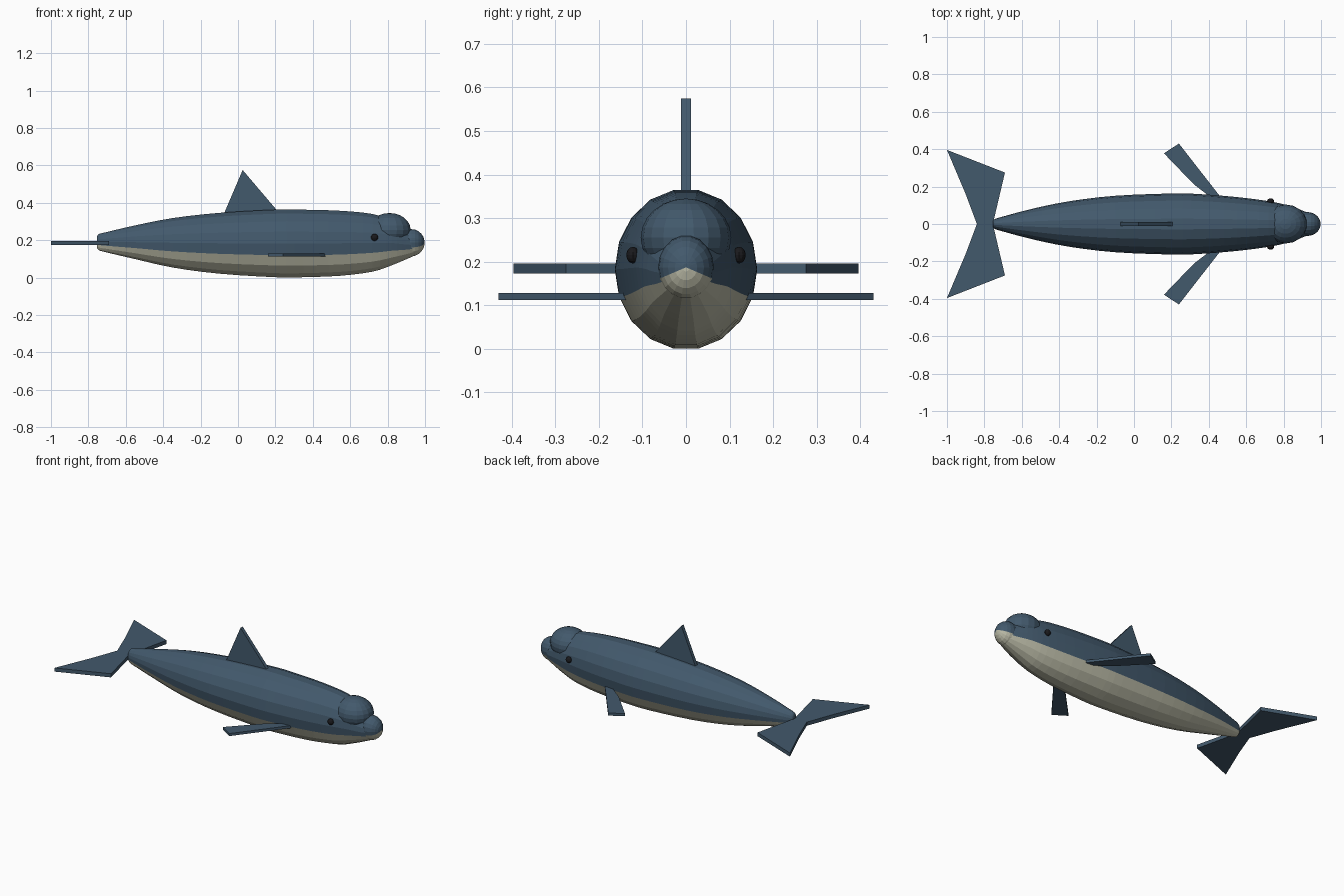
import bpy, bmesh, math

if "Cube" in bpy.data.objects:
    bpy.data.objects.remove(bpy.data.objects["Cube"])

SIDES = 18


def material(name, rgb):
    m = bpy.data.materials.new(name)
    m.diffuse_color = (*rgb, 1)
    m.use_nodes = True
    m.node_tree.nodes["Principled BSDF"].inputs["Base Color"].default_value = m.diffuse_color
    return m


SKIN = material("slate_skin", (0.055, 0.10, 0.15))
BELLY = material("pale_belly", (0.50, 0.50, 0.39))
BLACK = material("eye_black", (0.01, 0.01, 0.012))


def finish(name, bm, mats):
    bmesh.ops.recalc_face_normals(bm, faces=bm.faces[:])
    me = bpy.data.meshes.new(name)
    bm.to_mesh(me)
    bm.free()
    for m in mats:
        me.materials.append(m)
    ob = bpy.data.objects.new(name, me)
    bpy.context.collection.objects.link(ob)
    return ob


def spline(rows, steps):
    """Catmull-Rom resampling of station rows."""
    out = []
    for i in range(len(rows) - 1):
        a, b, c, d = (rows[min(max(i + k, 0), len(rows) - 1)] for k in (-1, 0, 1, 2))
        for s in range(steps):
            t = s / steps
            out.append([0.5 * (2 * q + (r - p) * t + (2 * p - 5 * q + 4 * r - u) * t * t
                               + (3 * q - p - 3 * r + u) * t ** 3)
                        for p, q, r, u in zip(a, b, c, d)])
    return out + [rows[-1]]


def loft(name, rows):
    """Stations (x, top z, bottom z, half width); lower seven sectors are pale."""
    bm = bmesh.new()
    rings = []
    for x, top, bot, w in rows:
        zc, h = (top + bot) / 2, (top - bot) / 2 / math.cos(math.pi / SIDES)
        rings.append([bm.verts.new((x, w * math.cos(2 * math.pi * k / SIDES),
                                    zc + h * math.sin(2 * math.pi * k / SIDES)))
                      for k in range(SIDES)])
    ends = [bm.verts.new((r[0], 0, (r[1] + r[2]) / 2)) for r in (rows[0], rows[-1])]
    for k in range(SIDES):
        n = (k + 1) % SIDES
        mat = 1 if 10 <= k <= 16 else 0
        for a, b in zip(rings, rings[1:]):
            bm.faces.new((a[k], a[n], b[n], b[k])).material_index = mat
        for e, r in zip(ends, (rings[0], rings[-1])):
            bm.faces.new((e, r[k], r[n])).material_index = mat
    return finish(name, bm, [SKIN, BELLY])


def ellipsoid(name, loc, radii, mat, u=18, v=12):
    bm = bmesh.new()
    bmesh.ops.create_uvsphere(bm, u_segments=u, v_segments=v, radius=1)
    bmesh.ops.scale(bm, vec=radii, verts=bm.verts[:])
    bmesh.ops.translate(bm, vec=loc, verts=bm.verts[:])
    return finish(name, bm, [mat])


def plate(name, pts, offset):
    """Flat outline extruded by offset."""
    bm = bmesh.new()
    f = bm.faces.new([bm.verts.new(p) for p in pts])
    new = bmesh.ops.extrude_face_region(bm, geom=[f], use_keep_orig=True)["geom"]
    bmesh.ops.translate(bm, vec=offset,
                        verts=[g for g in new if isinstance(g, bmesh.types.BMVert)])
    return finish(name, bm, [SKIN])


# Body
loft("body", spline([
    (-0.755, 0.215, 0.165, 0.016), (-0.745, 0.232, 0.147, 0.026), (-0.70, 0.244, 0.134, 0.040),
    (-0.55, 0.279, 0.099, 0.080), (-0.35, 0.318, 0.054, 0.121), (-0.10, 0.346, 0.021, 0.151),
    (0.20, 0.363, 0.002, 0.163), (0.35, 0.363, 0.002, 0.160), (0.55, 0.357, 0.010, 0.144),
    (0.72, 0.340, 0.032, 0.122), (0.82, 0.305, 0.065, 0.100), (0.90, 0.255, 0.098, 0.072),
    (0.95, 0.230, 0.120, 0.052)], 3))

# Beak
beak = []
for i in range(11):
    a = math.pi * (0.04 + 0.92 * i / 10)
    s = math.sin(a)
    beak.append((0.927 - 0.071 * math.cos(a), 0.187 + 0.072 * s, 0.187 - 0.073 * s, 0.064 * s))
loft("beak", beak)

# Forehead
ellipsoid("forehead", (0.81, 0, 0.255), (0.115, 0.104, 0.09), SKIN)

# Dorsal fin
plate("dorsal_fin", [(-0.08, -0.011, 0.33), (0.025, -0.011, 0.575), (0.225, -0.011, 0.34)],
      (0, 0.022, 0))

# Paired parts
for side, s in (("left", 1), ("right", -1)):
    ellipsoid(side + "_eye", (0.73, s * 0.122, 0.215), (0.019, 0.015, 0.019), BLACK, 12, 8)
    plate(side + "_flipper",
          [(x, s * y, 0.112) for x, y in
           ((0.47, 0.135), (0.24, 0.43), (0.16, 0.378), (0.32, 0.212), (0.42, 0.135))],
          (0, 0, 0.016))
    plate(side + "_fluke",
          [(x, s * y, 0.173) for x, y in
           ((-0.75, 0), (-0.75, 0.02), (-0.69, 0.275), (-1.0, 0.396), (-0.90, 0.16), (-0.84, 0))],
          (0, 0, 0.023))
